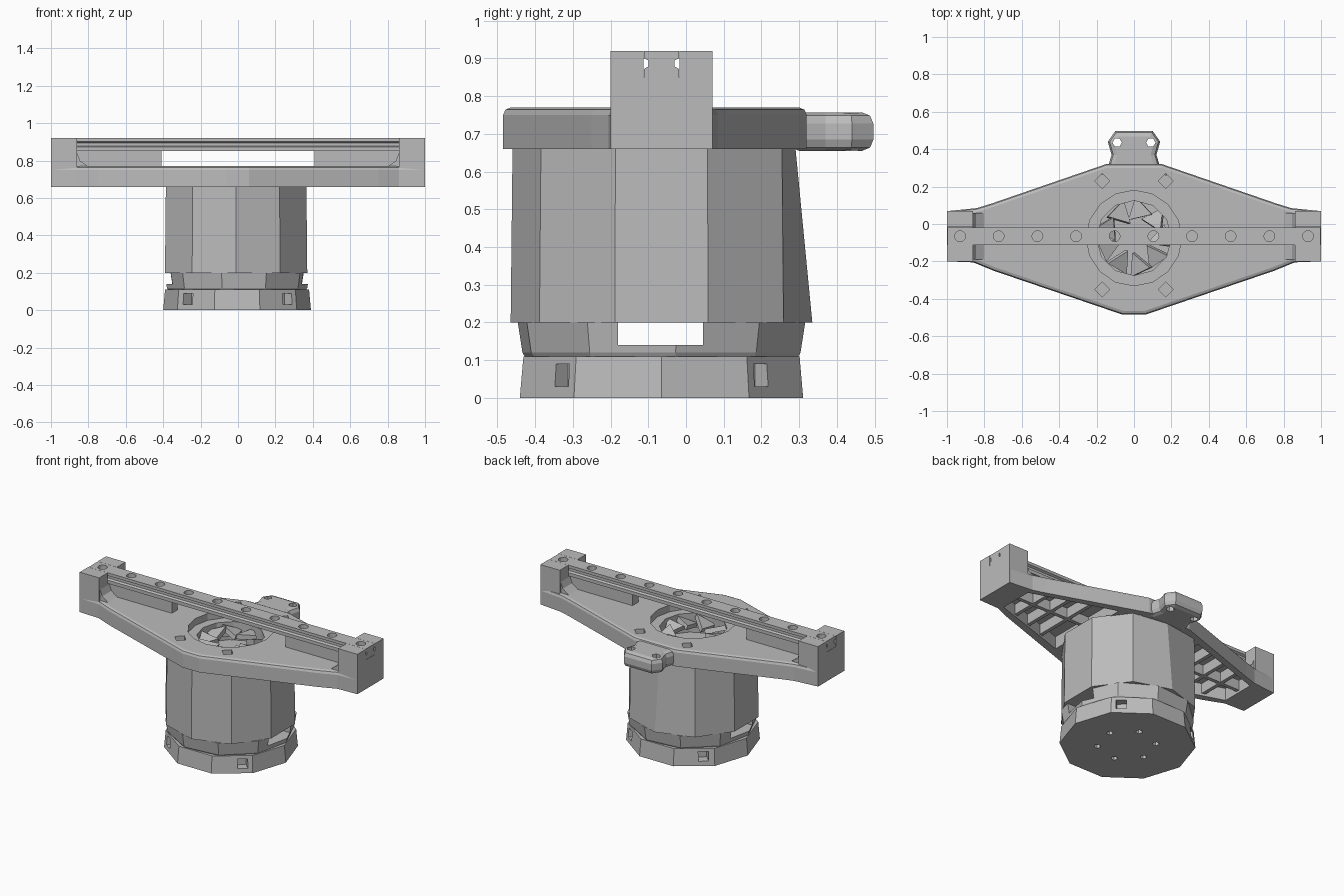
import bpy, bmesh, math, random
from mathutils import Vector, Matrix

if "Cube" in bpy.data.objects:
    bpy.data.objects.remove(bpy.data.objects["Cube"])
random.seed(4)
CY = -0.065  # y of the drum axis and the rail

grey = bpy.data.materials.new("cast grey")
grey.use_nodes = True
grey.diffuse_color = (0.5, 0.5, 0.5, 1)
grey.node_tree.nodes["Principled BSDF"].inputs["Base Color"].default_value = (0.5, 0.5, 0.5, 1)


def prism(name, pts, lo, hi, axis="z", top=0.0, bottom=0.0, taper=None):
    """Extrude an outline along an axis; optionally chamfer its end rims."""
    put = {"z": lambda a, b, h: (a, b, h),
           "x": lambda a, b, h: (h, a, b),
           "y": lambda a, b, h: (a, h, b)}[axis]
    bm = bmesh.new()
    low = [bm.verts.new(put(a, b, lo)) for a, b in pts]
    high = [bm.verts.new(put(a, b, hi)) for a, b in (taper or pts)]
    n = len(pts)
    bm.faces.new(low)
    bm.faces.new(high)
    for i in range(n):
        j = (i + 1) % n
        bm.faces.new((low[i], low[j], high[j], high[i]))
    bmesh.ops.recalc_face_normals(bm, faces=bm.faces)
    for ring, width in ((high, top), (low, bottom)):
        if width:
            rim = [e for e in bm.edges if all(v in ring for v in e.verts)]
            bmesh.ops.bevel(bm, geom=rim, offset=width, segments=2,
                            profile=0.5, affect="EDGES")
    mesh = bpy.data.meshes.new(name)
    bm.to_mesh(mesh)
    bm.free()
    mesh.materials.append(grey)
    ob = bpy.data.objects.new(name, mesh)
    bpy.context.collection.objects.link(ob)
    return ob


def box(name, x0, x1, y0, y1, z0, z1):
    return prism(name, [(x0, y0), (x1, y0), (x1, y1), (x0, y1)], z0, z1)


def ngon(r, n, x=0.0, y=CY, turn=0.0):
    return [(x + r * math.cos(turn + math.tau * i / n),
             y + r * math.sin(turn + math.tau * i / n)) for i in range(n)]


def cut(ob, cutters):
    """Subtract the cutters for good and throw them away."""
    for c in cutters:
        c.hide_render = True
        mod = ob.modifiers.new("cut", "BOOLEAN")
        mod.operation, mod.solver, mod.object = "DIFFERENCE", "EXACT", c
    deps = bpy.context.evaluated_depsgraph_get()
    deps.update()
    mesh = bpy.data.meshes.new_from_object(ob.evaluated_get(deps))
    ob.modifiers.clear()
    ob.data = mesh
    for c in cutters:
        bpy.data.objects.remove(c)


def flip(pts, s):
    return [(s * x, y) for x, y in pts]


# Base disc with side screw pockets and underside screw holes
base = prism("base_disc", ngon(0.395, 10, -0.005), 0, 0.11,
             taper=ngon(0.385, 10, -0.005))
cutters = []
for k in range(4):
    a = math.radians(45 + 90 * k)
    pocket = box("screw_pocket", -0.06, 0.06, -0.03, 0.03, 0.03, 0.09)
    pocket.data.transform(Matrix.Translation((0.38 * math.cos(a), CY + 0.38 * math.sin(a), 0))
                          @ Matrix.Rotation(a, 4, "Z"))
    cutters.append(pocket)
for x, y in ngon(0.17, 6, turn=math.radians(15)):
    cutters.append(prism("screw_hole", ngon(0.02, 6, x, y), -0.02, 0.06))
cut(base, cutters)

# Split collar, open along x
collar = prism("collar", ngon(0.375, 10, -0.005, turn=0.1), 0.105, 0.2,
               bottom=0.015, taper=ngon(0.39, 10, -0.005, turn=0.1))
cut(collar, [prism("bore", ngon(0.27, 12), 0.13, 0.3),
             box("window", -1, 1, -0.18, 0.045, 0.14, 0.3)])

# Main drum, leaning in slightly at the back, with a recess on top
upper = [(x, min(y, 0.29)) for x, y in ngon(0.395, 10, -0.01, turn=0.314)]
drum = prism("drum", ngon(0.4, 10, -0.01, turn=0.314), 0.2, 0.665, taper=upper)
cut(drum, [prism("recess", ngon(0.25, 14), 0.58, 0.8)])

# Diamond plate
half = [(0.06, -0.485), (0.75, -0.25), (0.86, -0.205), (0.99, -0.2),
        (0.99, 0.07), (0.84, 0.085), (0.76, 0.11), (0.15, 0.32)]
plate = prism("diamond_plate", half + flip(half, -1)[::-1], 0.66, 0.77, top=0.02)
cutters = [prism("centre_bore", ngon(0.255, 16, 0, -0.075), 0.6, 0.9)]
pocket = [(0.3, -0.35), (0.84, -0.175), (0.84, 0.045), (0.3, 0.22)]
for s in (1, -1):
    cutters.append(prism("arm_pocket", flip(pocket, s), 0.6, 0.74))
    for y in (0.23, -0.35):
        cutters.append(prism("bolt_hole", ngon(0.04, 4, 0.17 * s, y), 0.6, 0.9))
cut(plate, cutters)

# Rear tab with two holes
tab_half = [(0.15, 0.27), (0.12, 0.37), (0.14, 0.44), (0.1, 0.497)]
tab = prism("rear_tab", tab_half + flip(tab_half, -1)[::-1], 0.655, 0.757,
            top=0.03, bottom=0.03)
cut(tab, [prism("tab_hole", ngon(0.025, 6, 0.09 * s, 0.435), 0.6, 0.9) for s in (1, -1)])

# Ribs under both arms
for s in (1, -1):
    side = "left" if s > 0 else "right"
    ends = sorted((0.3 * s, 0.85 * s))
    box(side + "_long_rib", *ends, CY - 0.012, CY + 0.012, 0.675, 0.75)
    for x in (0.45, 0.58, 0.71):
        t = (x - 0.3) / 0.54
        box(side + "_cross_rib", x * s - 0.012, x * s + 0.012,
            -0.36 + 0.175 * t, 0.23 - 0.175 * t, 0.675, 0.75)

    # End posts, notched for the rail and filleted into the plate
    foot = sorted((0.86 * s, 1.0 * s))
    post = box(side + "_post", *foot, -0.2, 0.07, 0.66, 0.92)
    cut(post, [box("rail_notch", *sorted((0.8 * s, 1.1 * s)), -0.113, -0.017, 0.85, 1)])
    fillet = [(0.87, 0.755), (0.78, 0.755), (0.81, 0.775), (0.845, 0.80), (0.86, 0.84), (0.87, 0.85)]
    prism(side + "_post_fillet", flip(fillet, s), -0.19, 0.06, axis="y")

    # Web holding the rail up
    box(side + "_rail_web", *sorted((0.41 * s, 0.87 * s)), CY - 0.03, CY + 0.03, 0.76, 0.855)

# Grooved rail with ten holes
edge = [(0.047, 0.85), (0.047, 0.872), (0.034, 0.879), (0.034, 0.894),
        (0.047, 0.901), (0.047, 0.92)]
profile = [(CY + y, z) for y, z in edge + flip(edge, -1)[::-1]]
rail = prism("rail", profile, -0.998, 0.998, axis="x")
cut(rail, [prism("rail_hole", ngon(0.029, 12, -0.93 + 0.2067 * i), 0.8, 1)
           for i in range(10)])

# Inner ring and broken facets inside the bore
ring = prism("bearing_ring", ngon(0.262, 14, 0, -0.075), 0.63, 0.725)
cut(ring, [prism("ring_bore", ngon(0.2, 12, 0, -0.075), 0.5, 0.9)])
for i in range(9):
    a = math.tau * i / 9
    shard = prism("bore_shard", ngon(0.075, 3, 0, 0, random.uniform(0, 6)), -0.015, 0.015)
    tilt = Matrix.Rotation(random.uniform(-0.6, 0.6), 4, "X")
    shard.data.transform(Matrix.Translation((0.15 * math.cos(a), -0.075 + 0.15 * math.sin(a), 0.68))
                         @ Matrix.Rotation(a, 4, "Z") @ tilt)
